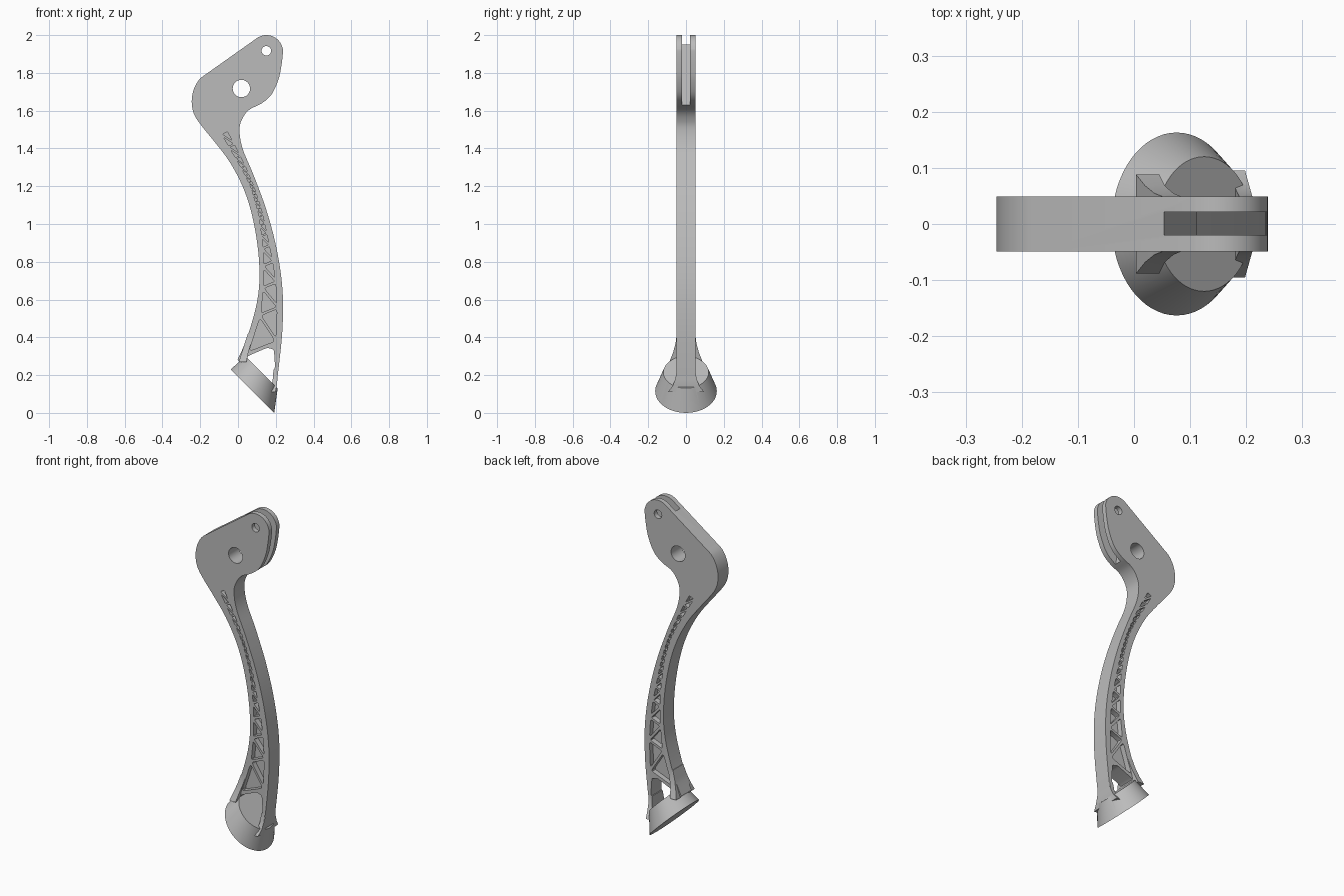
import bpy, bmesh, math
from mathutils import Vector

if "Cube" in bpy.data.objects:
    bpy.data.objects.remove(bpy.data.objects["Cube"])

grey = bpy.data.materials.new("plain_grey")
grey.use_nodes = True
grey.diffuse_color = (0.5, 0.5, 0.5, 1)
grey.node_tree.nodes["Principled BSDF"].inputs["Base Color"].default_value = (0.5, 0.5, 0.5, 1)


def finish(name, bm):
    bmesh.ops.recalc_face_normals(bm, faces=bm.faces)
    me = bpy.data.meshes.new(name)
    bm.to_mesh(me)
    bm.free()
    me.materials.append(grey)
    ob = bpy.data.objects.new(name, me)
    bpy.context.collection.objects.link(ob)
    return ob


def add_loft(bm, rings):
    """Closed solid through rings of equal point count."""
    vs = [[bm.verts.new(p) for p in r] for r in rings]
    n = len(vs[0])
    for a, b in zip(vs, vs[1:]):
        for i in range(n):
            j = (i + 1) % n
            bm.faces.new((a[i], a[j], b[j], b[i]))
    bm.faces.new(vs[0][::-1])
    bm.faces.new(vs[-1])


def add_prism(bm, pts, y0, y1):
    add_loft(bm, [[(x, y, z) for x, z in pts] for y in (y0, y1)])


def loft(name, rings):
    bm = bmesh.new()
    add_loft(bm, rings)
    return finish(name, bm)


def boolean(target, tool, op):
    m = target.modifiers.new(tool.name, 'BOOLEAN')
    m.object, m.operation, m.solver = tool, op, 'EXACT'
    bpy.context.view_layer.objects.active = target
    bpy.ops.object.modifier_apply(modifier=m.name)
    bpy.data.objects.remove(tool)


def spline(pts, steps=5):
    """Smooth curve through the points."""
    p = [Vector(q) for q in pts]
    p = [2 * p[0] - p[1]] + p + [2 * p[-1] - p[-2]]
    out = []
    for a, b, c, d in zip(p, p[1:], p[2:], p[3:]):
        for k in range(steps):
            t = k / steps
            out.append(0.5 * (2 * b + (c - a) * t + (2 * a - 5 * b + 4 * c - d) * t ** 2
                              + (3 * b - a - 3 * c + d) * t ** 3))
    return out + [p[-2]]


def circle(x, z, r, n=32):
    return [(x + r * math.cos(k * math.tau / n), z + r * math.sin(k * math.tau / n)) for k in range(n)]


def rounded(pts, f=0.22):
    """Polygon with its corners rounded off."""
    out = []
    for i, v in enumerate(pts):
        a, b = v.lerp(pts[i - 1], f), v.lerp(pts[(i + 1) % len(pts)], f)
        out += [a.lerp(v, t).lerp(v.lerp(b, t), t) for t in (0, 0.33, 0.67, 1)]
    return out


# Lever body: right edge upwards, round the head, down the left edge
right_edge = [(.204, .15), (.22, .28), (.235, .44), (.238, .6), (.225, .75), (.193, .92), (.145, 1.09),
              (.082, 1.26), (.024, 1.4), (.008, 1.5), (.024, 1.56), (.061, 1.606), (.124, 1.638),
              (.177, 1.685), (.214, 1.765), (.23, 1.84)]
tip = [(.15 + .088 * math.cos(math.radians(a)), 1.912 + .088 * math.sin(math.radians(a)))
       for a in range(0, 121, 15)]
left_edge = [(-.16, 1.8), (-.205, 1.765), (-.235, 1.71), (-.245, 1.645), (-.232, 1.58), (-.193, 1.52),
             (-.124, 1.435), (-.045, 1.33), (.024, 1.2), (.071, 1.06), (.103, .89), (.114, .73),
             (.103, .6), (.071, .47), (.034, .362), (-.003, .28)]
bm = bmesh.new()
add_prism(bm, spline(right_edge + tip) + spline(left_edge), -.049, .049)
lever = finish("lever_body", bm)

# Through cuts: pivot holes, window above the foot, clevis slot
window = [Vector(p) for p in [(.02, .25), (.05, .3), (.155, .345), (.19, .335), (.196, .25), (.182, .13)]]
for pts in (circle(.018, 1.717, .046), circle(.15, 1.917, .025), rounded(window, .15)):
    bm = bmesh.new()
    add_prism(bm, pts, -.2, .2)
    boolean(lever, finish("cutter", bm), 'DIFFERENCE')
bm = bmesh.new()
add_prism(bm, [(.05, 1.97), (.113, 1.62), (.122, 1.57), (.4, 1.57), (.4, 2.1), (.05, 2.1)], -.02, .021)
boolean(lever, finish("cutter", bm), 'DIFFERENCE')

# Truss pockets on both faces: zigzag of triangles between two rim lines
rim_left = [(.04, .3), (.075, .37), (.108, .48), (.126, .6), (.131, .73), (.128, .88), (.108, 1.05),
            (.065, 1.2), (.012, 1.3), (-.048, 1.4), (-.126, 1.535)]
rim_right = [(.2, .3), (.208, .4), (.214, .5), (.213, .63), (.195, .78), (.163, .92), (.129, 1.07),
             (.086, 1.2), (.04, 1.31), (-.002, 1.4), (-.075, 1.535)]


def at_height(curve, z):
    for a, b in zip(curve, curve[1:]):
        if a[1] <= z <= b[1]:
            return Vector(a).lerp(Vector(b), (z - a[1]) / (b[1] - a[1]))
    return Vector(curve[-1])


nodes, z, side = [], .315, 0
while z < 1.54:
    nodes.append(at_height((rim_left, rim_right)[side], z))
    width = at_height(rim_right, z).x - at_height(rim_left, z).x
    z += width * (0.4, 1.1)[side]
    side = 1 - side

bm = bmesh.new()
for a, b, c in zip(nodes, nodes[1:], nodes[2:]):
    la, lb, lc = (b - c).length, (c - a).length, (a - b).length
    peri = la + lb + lc
    centre = (a * la + b * lb + c * lc) / peri
    inradius = abs((b - a).cross(c - a)) / peri
    scale = 1 - min(.007, .35 * inradius) / inradius
    tri = rounded([centre + (p - centre) * scale for p in (a, b, c)], .12)
    for s in (-1, 1):
        add_prism(bm, tri, s * .018, s * .1)
boolean(lever, finish("pocket_cutter", bm), 'DIFFERENCE')


# Foot: slanted tapering disc
def disc(x, z, r, n=64):
    return [(x + .71 * r * math.cos(k * math.tau / n), r * math.sin(k * math.tau / n),
             z - .704 * r * math.cos(k * math.tau / n)) for k in range(n)]


boolean(lever, loft("foot", [disc(.076, .115, .163), disc(.125, .215, .12)]), 'UNION')


# Flares blending both rims into the foot
def section(x0, x1, z, y):
    return [(x0, -y, z), (x1, -y, z), (x1, y, z), (x0, y, z)]


flares = {"left": [(.052, .085, .42, .0485), (.036, .07, .37, .055), (.02, .055, .32, .068), (.004, .045, .27, .088)],
          "right": [(.188, .211, .23, .0485), (.184, .209, .18, .056), (.178, .205, .145, .07), (.16, .198, .11, .095)]}
for name, rows in flares.items():
    boolean(lever, loft(name + "_flare", [section(*r) for r in rows]), 'UNION')

bpy.ops.object.select_all(action='DESELECT')
lever.select_set(True)
bpy.context.view_layer.objects.active = lever
bpy.ops.object.shade_smooth_by_angle(angle=math.radians(30))
